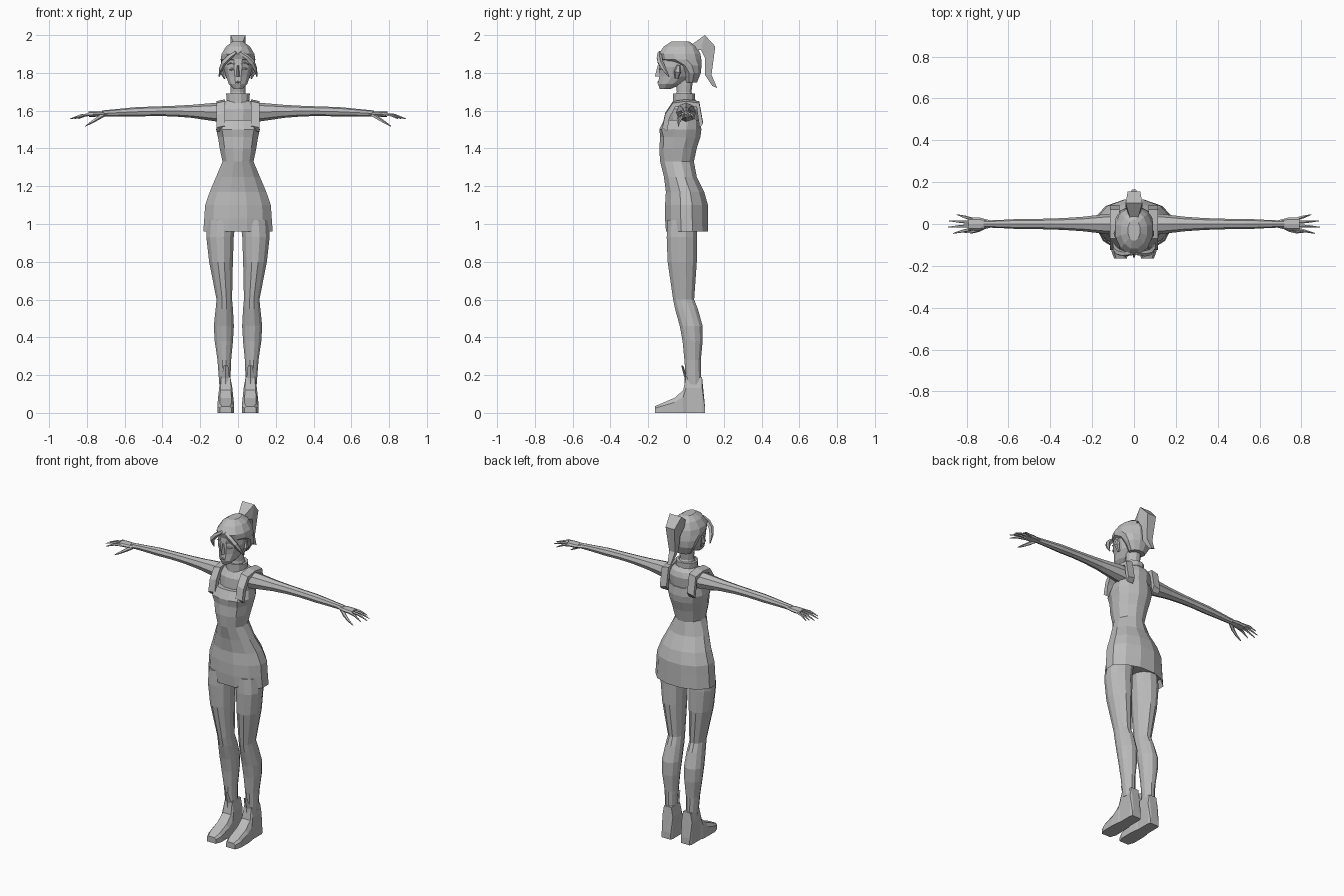
import bpy, bmesh, math
from mathutils import Vector

cube = bpy.data.objects.get("Cube")
if cube:
    bpy.data.objects.remove(cube)

grey = bpy.data.materials.new("plain_grey")
grey.use_nodes = True
colour = (.5, .5, .5, 1)
grey.diffuse_color = colour
grey.node_tree.nodes["Principled BSDF"].inputs["Base Color"].default_value = colour


def loft(name, rings, caps=True):
    """Skin a list of equal-length point rings."""
    bm = bmesh.new()
    loops = [[bm.verts.new(point) for point in ring] for ring in rings]
    count = len(rings[0])
    for lower, upper in zip(loops, loops[1:]):
        for i in range(count):
            j = (i + 1) % count
            bm.faces.new((lower[i], lower[j], upper[j], upper[i]))
    if caps:
        bm.faces.new(loops[0])
        bm.faces.new(loops[-1])
    bmesh.ops.recalc_face_normals(bm, faces=bm.faces)
    mesh = bpy.data.meshes.new(name)
    bm.to_mesh(mesh)
    bm.free()
    mesh.materials.append(grey)
    part = bpy.data.objects.new(name, mesh)
    bpy.context.collection.objects.link(part)


def level(z, inner, outer, front, back, bust=0, count=12):
    """Horizontal rounded ring; bust pushes two front bumps out."""
    ring = []
    for i in range(count):
        angle = math.tau * (i + .5) / count
        across, along = math.sin(angle), math.cos(angle)
        x = (inner + outer + across * (outer - inner)) / 2
        y = (front + back - along * (back - front)) / 2
        if along > 0:
            y -= bust * abs(math.sin(2 * angle))
        ring.append((x, y, z))
    return ring


def body(name, rows, caps=True):
    """Centred loft from rows of height, half width, front, back and bust."""
    loft(name, [level(z, -half, half, *rest) for z, half, *rest in rows], caps)


def tube(name, side, start, end, radii, bow=(0, 0, 0), flat=1, count=5):
    """Limb with evenly spaced radii, bowed at the middle, mirrored by side."""
    mirror = Vector((side, 1, 1))
    start, end, bow = (Vector(v) * mirror for v in (start, end, bow))
    direction = (end - start).normalized()
    u = direction.cross(Vector((0, 1, 0))).normalized()
    v = u.cross(direction)
    rings = []
    for i, radius in enumerate(radii):
        t = i / (len(radii) - 1)
        middle = start.lerp(end, t) + bow * math.sin(math.pi * t)
        angles = [math.tau * k / count for k in range(count)]
        rings.append([middle + radius * (u * flat * math.cos(a) + v * math.sin(a)) for a in angles])
    loft(name, rings)


# Dress with a hollow hem
body("dress", [
    (1, .17, -.1, .11), (.96, .19, -.11, .12), (1.03, .185, -.115, .12), (1.1, .18, -.115, .12),
    (1.17, .155, -.11, .1), (1.25, .12, -.12, .06), (1.33, .085, -.14, .045), (1.4, .1, -.14, .06, .01),
    (1.46, .11, -.13, .08, .02), (1.5, .12, -.13, .085, .03), (1.55, .11, -.11, .08, .02)])

# Bare upper chest, neck and collar
body("chest_and_neck", [
    (1.5, .1, -.1, .07), (1.61, .11, -.09, .08), (1.64, .09, -.07, .07), (1.66, .05, -.06, .05),
    (1.7, .04, -.05, .03), (1.77, .04, -.06, .04)])
body("collar", [(1.64, .06, -.07, .05), (1.69, .065, -.07, .05), (1.69, .05, -.06, .03)], False)

# Head, hair cap and ponytail
body("head", [
    (1.715, .025, -.14, -.08), (1.74, .05, -.15, -.02), (1.78, .065, -.145, .04),
    (1.83, .08, -.145, .06), (1.88, .08, -.14, .07), (1.95, .03, -.06, .01)])
body("hair", [
    (1.75, .05, -.01, .06), (1.8, .08, -.02, .08), (1.84, .09, -.06, .085), (1.87, .095, -.14, .085),
    (1.9, .09, -.15, .08), (1.94, .065, -.12, .06), (1.965, .03, -.08, .02)])
loft("nose", [[(-width, -.13, z), (width, -.13, z), (0, tip, z)]
              for width, tip, z in ((.015, -.165, 1.78), (.01, -.15, 1.84))])
ponytail = [(.03, 1.92, .03, 1.95, .02), (.08, 1.92, .1, 2, .04), (.1, 1.88, .155, 1.94, .03),
            (.1, 1.79, .135, 1.79, .02), (.14, 1.73, .165, 1.72, .01)]
loft("ponytail", [[(-half, y, z), (half, y, z), (half, back, top), (-half, back, top)]
                  for y, z, back, top, half in ponytail])

for side, word in ((1, "left"), (-1, "right")):
    # Face details
    tube(word + "_ear", side, (.07, -.05, 1.77), (.085, -.04, 1.84), (.01, .02, .01),
         bow=(.01, 0, 0), flat=.5)
    tube(word + "_eye", side, (.02, -.14, 1.82), (.05, -.12, 1.82), (.003, .007, .003), bow=(0, -.005, 0))
    tube(word + "_eyebrow", side, (.015, -.14, 1.845), (.055, -.12, 1.845), (.003, .004, .003),
         bow=(0, -.005, .01))
    tube(word + "_lips", side, (0, -.145, 1.75), (.02, -.135, 1.75), (.008, .003))

    # Parted fringe sweeping into a loose lock
    tube(word + "_fringe", side, (.01, -.14, 1.91), (.1, -.09, 1.78), (.01, .015, .015, .012, .003),
         bow=(.02, -.02, .01))

    # Strap over the shoulder
    strap = [(-.125, 1.52), (-.11, 1.59), (-.07, 1.65), (0, 1.66), (.07, 1.65), (.09, 1.54)]
    section = [(.07, 1, 0), (.115, 1, .01), (.115, .8, .03), (.07, .8, .03)]
    loft(word + "_strap", [[(side * x, y * scale, z - drop) for x, scale, drop in section]
                           for y, z in strap])

    # Arm and flattened palm
    tube(word + "_arm", side, (.06, 0, 1.59), (.72, 0, 1.585), (.055, .045, .034, .028, .025, .025, .02, .016),
         bow=(0, 0, .01), count=8)
    tube(word + "_palm", side, (.68, 0, 1.585), (.79, 0, 1.58), (.016, .03, .032), flat=.45, count=8)

    # Fingers spread as a fan, then the thumb
    for i, finger in enumerate(("index", "middle", "ring", "little")):
        y = .015 * (i - 1.5)
        tip = .89 - .015 * (i - 1.3) ** 2
        tube(f"{word}_{finger}_finger", side, (.77, y, 1.58), (tip, 2 * y, 1.557), (.008, .007, .002),
             bow=(0, 0, .008))
    tube(word + "_thumb", side, (.71, -.01, 1.58), (.81, -.04, 1.517), (.012, .01, .007, .002),
         bow=(0, -.01, 0))

    # Leg
    leg = [(1.02, .01, .165, -.1, .06), (.93, .02, .17, -.105, .06), (.8, .025, .155, -.1, .06),
           (.6, .03, .115, -.07, .045), (.55, .025, .12, -.06, .065), (.46, .02, .13, -.035, .09),
           (.38, .025, .125, -.02, .09), (.28, .035, .11, -.01, .08), (.15, .04, .1, 0, .08)]
    loft(word + "_leg", [level(z, side * inner, side * outer, front, back)
                         for z, inner, outer, front, back in leg])

    # Shoe with a raised ankle and tongue
    shoe = [(-.165, .03, .035), (-.13, .043, .05), (-.06, .043, .08), (-.015, .04, .12),
            (0, .035, .19), (.085, .035, .19), (.1, .03, .04)]
    outline = [(-1, 0), (1, 0), (1, .7), (.7, 1), (-.7, 1), (-1, .7)]
    loft(word + "_shoe", [[(side * (.065 + across * half), y, up * height) for across, up in outline]
                          for y, half, height in shoe])
    tube(word + "_shoe_tongue", side, (.065, 0, .12), (.065, -.02, .25), (.01, .008, .005),
         bow=(0, .01, 0), flat=2.5, count=4)
